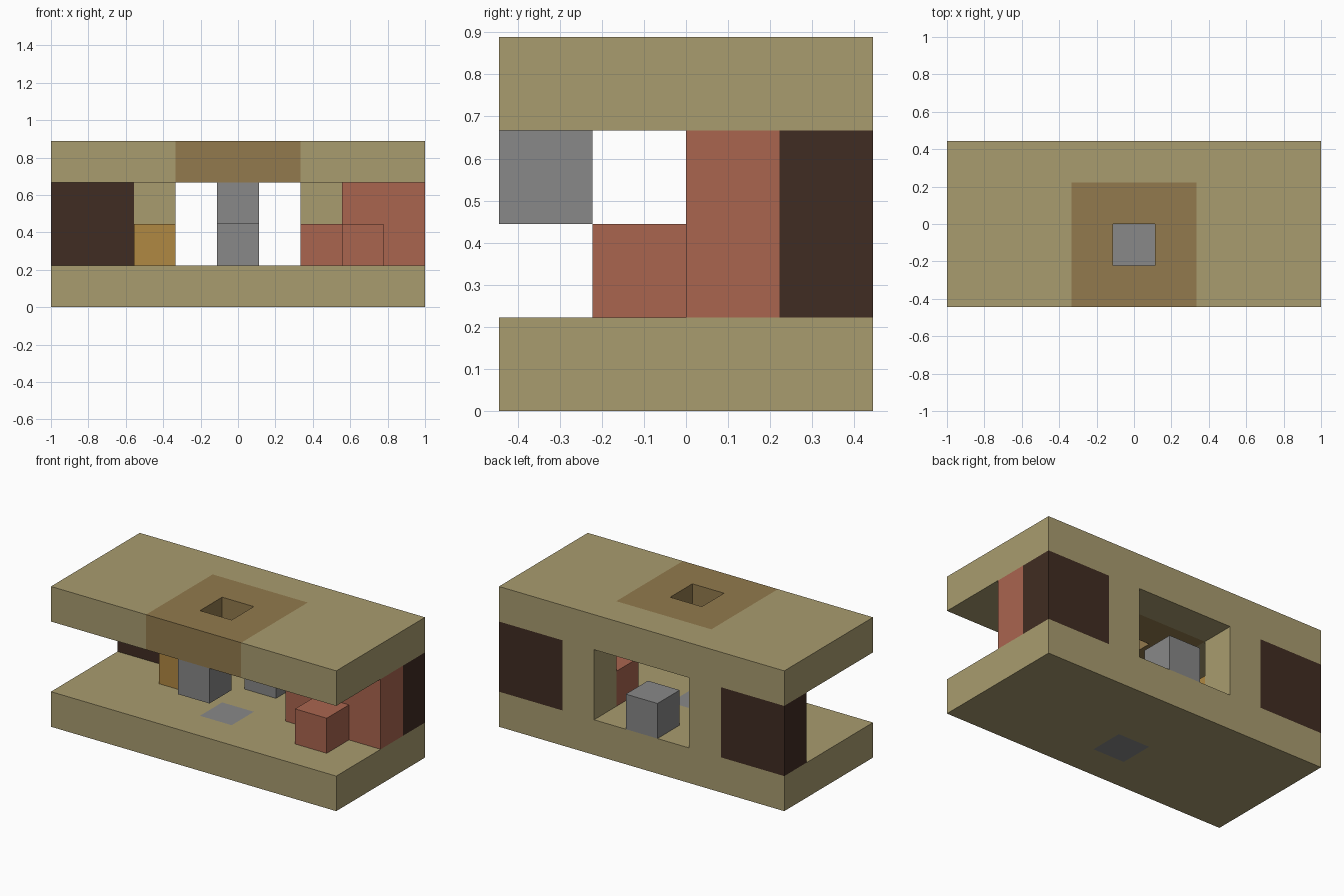
import bpy
import bmesh
from itertools import product
from mathutils import Vector

if "Cube" in bpy.data.objects:
    bpy.data.objects.remove(bpy.data.objects["Cube"], do_unlink=True)

UNIT = 2 / 9                       # edge of one building block
ORIGIN = Vector((-1, -2 * UNIT, 0))


def make_material(name, hex_code):
    """Flat material from an sRGB hex code."""
    srgb = [int(hex_code[i:i + 2], 16) / 255 for i in (0, 2, 4)]
    colour = [((c + 0.055) / 1.055) ** 2.4 for c in srgb] + [1]
    mat = bpy.data.materials.new(name)
    mat.use_nodes = True
    mat.diffuse_color = colour
    bsdf = mat.node_tree.nodes["Principled BSDF"]
    bsdf.inputs["Base Color"].default_value = colour
    bsdf.inputs["Roughness"].default_value = 0.9
    return mat


tan = make_material("tan", "a99c6f")
brown = make_material("brown", "927a4d")
grey = make_material("grey", "888888")
red = make_material("brick red", "aa654f")
dark = make_material("dark brown", "402c22")
ochre = make_material("ochre", "b08842")


def block(x, y, z):
    """Set of cells in a box, each axis given as (first, last)."""
    return set(product(*(range(a, b + 1) for a, b in (x, y, z))))


# Layout in block units: the floor inlay, roof opening and roof panel
inlay = block((4, 4), (1, 1), (0, 0))
opening = block((4, 4), (1, 1), (3, 3))
panel = block((3, 5), (0, 2), (3, 3)) - opening

parts = {
    "floor_slab": (tan, block((0, 8), (0, 3), (0, 0)) - inlay),
    "floor_inlay": (grey, inlay),
    "roof_slab": (tan, block((0, 8), (0, 3), (3, 3)) - panel - opening),
    "roof_panel": (brown, panel),
    "red_wall": (red, block((7, 8), (2, 2), (1, 2))),
    "red_front_step": (red, block((7, 7), (1, 1), (1, 1))),
    "red_side_step": (red, block((6, 6), (2, 2), (1, 1))),
    "ochre_block": (ochre, block((2, 2), (2, 2), (1, 1))),
    "hanging_block": (grey, block((4, 4), (0, 0), (2, 2))),
    "window_block": (grey, block((4, 4), (3, 3), (1, 1))),
}
# Matching rear corners and window posts on both sides
for side, corner, post in (("right", (0, 1), (2, 2)), ("left", (7, 8), (6, 6))):
    parts[side + "_dark_corner"] = (dark, block(corner, (3, 3), (1, 2)))
    parts[side + "_window_post"] = (tan, block(post, (3, 3), (1, 2)))

solid = set().union(*(cells for _, cells in parts.values()))


def build_part(name, mat, cells):
    """Mesh the outer skin of a part, leaving out faces hidden by neighbours."""
    bm = bmesh.new()
    for cell in sorted(cells):
        centre = Vector(cell) + Vector((0.5, 0.5, 0.5))
        for axis, sign in product(range(3), (-1, 1)):
            normal = Vector((0, 0, 0))
            normal[axis] = sign
            if tuple(int(c + n) for c, n in zip(cell, normal)) in solid:
                continue
            u = Vector((0, 0, 0))
            u[(axis + 1) % 3] = 0.5
            v = normal.cross(u)
            mid = centre + normal / 2
            corners = (mid - u - v, mid + u - v, mid + u + v, mid - u + v)
            bm.faces.new([bm.verts.new(ORIGIN + p * UNIT) for p in corners])
    bmesh.ops.remove_doubles(bm, verts=bm.verts[:], dist=0.001)
    mesh = bpy.data.meshes.new(name)
    bm.to_mesh(mesh)
    bm.free()
    mesh.materials.append(mat)
    bpy.context.collection.objects.link(bpy.data.objects.new(name, mesh))


for part_name, (part_mat, part_cells) in parts.items():
    build_part(part_name, part_mat, part_cells)
